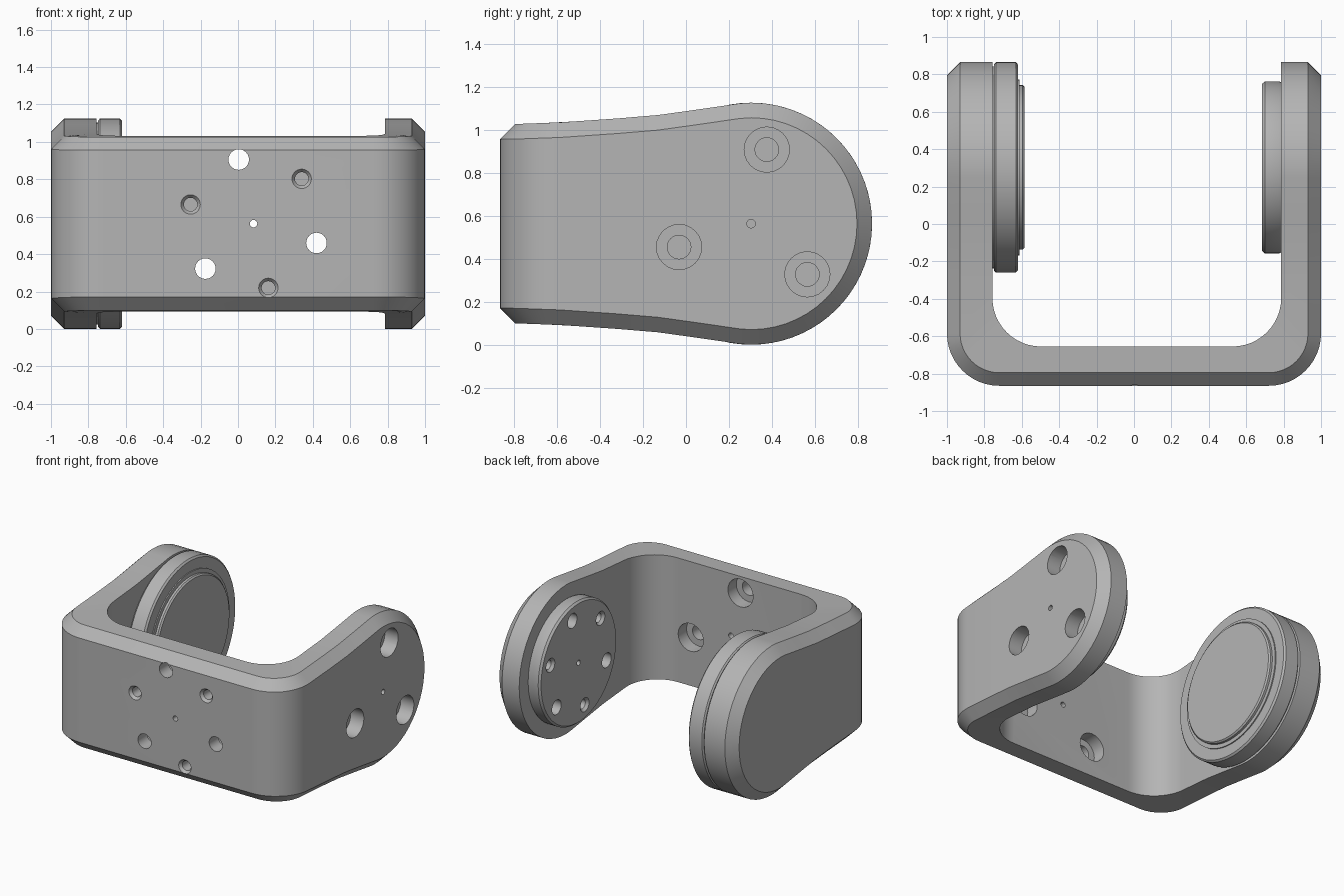
import bpy, bmesh
from math import sin, cos, pi, radians

if "Cube" in bpy.data.objects:
    bpy.data.objects.remove(bpy.data.objects["Cube"])

grey = bpy.data.materials.new("machined_grey")
grey.use_nodes = True
GREY = (0.46, 0.46, 0.46, 1)
grey.diffuse_color = GREY
grey.node_tree.nodes["Principled BSDF"].inputs["Base Color"].default_value = GREY

R = 0.5625            # rounded arm end radius
CY, CZ = 0.3025, R    # pivot axis
C = 0.07              # outer chamfer
FRONT, INNER_FRONT = -0.865, -0.655
OUT_R, IN_R = 0.28, 0.26
BOLT_R = 0.352


def make(name, bm):
    bmesh.ops.remove_doubles(bm, verts=bm.verts, dist=1e-5)
    bmesh.ops.recalc_face_normals(bm, faces=bm.faces)
    mesh = bpy.data.meshes.new(name)
    bm.to_mesh(mesh)
    bm.free()
    mesh.materials.append(grey)
    ob = bpy.data.objects.new(name, mesh)
    bpy.context.collection.objects.link(ob)
    return ob


def activate(ob):
    bpy.ops.object.select_all(action='DESELECT')
    ob.select_set(True)
    bpy.context.view_layer.objects.active = ob


def half_height(y):
    """Half height of the bracket at depth y, flaring towards the pivot."""
    pts = [(-0.8, 0.463), (-0.5, 0.474), (-0.13, 0.505), (0.05, 0.53), (0.25, 0.559), (CY, R)]
    if y <= pts[0][0]:
        return pts[0][1]
    for (a, ha), (b, hb) in zip(pts, pts[1:]):
        if y <= b:
            return ha + (hb - ha) * (y - a) / (b - a)
    return R


def side_stations(inner_x):
    """Outer, chamfer and inner points (x, y, half height), arm tip to front."""
    rows = []
    for i in range(15):                       # rounded tip
        t = pi / 2 * i / 14
        rows.append([(1, CY + (R - C) * cos(t), (R - C) * sin(t)),
                     (1 - C, CY + R * cos(t), R * sin(t)),
                     (inner_x, CY + R * cos(t), R * sin(t))])
    for y in (0.25, 0.05, -0.13, -0.32):      # straight arm
        h = half_height(y)
        rows.append([(1, y, h - C), (1 - C, y, h), (inner_x, y, h)])
    for i in range(13):                       # front corner
        t = pi / 2 * i / 12

        def arc(x_edge, y_edge, r, rad):
            return x_edge - r + rad * cos(t), y_edge + r - rad * sin(t)
        xo, yo = arc(1, FRONT, OUT_R, OUT_R)
        xm, ym = arc(1, FRONT, OUT_R, OUT_R - C)
        xi, yi = arc(inner_x, INNER_FRONT, IN_R, IN_R)
        rows.append([(xo, yo, half_height(yo) - C), (xm, ym, half_height(ym)),
                     (xi, yi, half_height(yi))])
    return rows


def build_bracket():
    left = side_stations(0.787)
    right = [[(-x, y, h) for x, y, h in row] for row in side_stations(0.757)]
    bm = bmesh.new()
    rings = []
    for row in left + right[::-1]:
        ring = [bm.verts.new((x, y, CZ + h)) for x, y, h in row]
        ring += [bm.verts.new((x, y, CZ - h)) for x, y, h in row[::-1]]
        rings.append(ring)
    for a, b in zip(rings, rings[1:]):
        for k in range(6):
            j = (k + 1) % 6
            bm.faces.new((a[k], a[j], b[j], b[k]))
    # the tips close to a line
    bmesh.ops.dissolve_degenerate(bm, dist=1e-5, edges=bm.edges)
    return make("bracket", bm)


def turn(bm, axis, u, v, profile, segs):
    """Add a turned solid along axis X or Y through (u, v)."""
    rings = []
    for a, r in profile:
        ring = []
        for i in range(segs):
            t = 2 * pi * i / segs
            p, q = u + r * cos(t), v + r * sin(t)
            ring.append(bm.verts.new((a, p, q) if axis == 'X' else (p, a, q)))
        rings.append(ring)
    for a, b in zip(rings, rings[1:]):
        for i in range(segs):
            j = (i + 1) % segs
            bm.faces.new((a[i], a[j], b[j], b[i]))
    bm.faces.new(rings[0])
    bm.faces.new(rings[-1])


def disc(name, profile):
    bm = bmesh.new()
    turn(bm, 'X', CY, CZ, profile, 72)
    return make(name, bm)


def hole_cutter(name, axis, u, first, through, blind, pin):
    """Six alternating holes on the bolt circle with a pin hole at its centre."""
    bm = bmesh.new()
    for k in range(6):
        t = radians(first + 60 * k)
        turn(bm, axis, u + BOLT_R * cos(t), CZ + BOLT_R * sin(t),
             blind if k % 2 else through, 24)
    turn(bm, axis, u, CZ, pin, 16)
    cutter = make(name, bm)
    cutter.hide_render = True
    return cutter


def cut(ob, cutter):
    mod = ob.modifiers.new("holes", 'BOOLEAN')
    mod.operation = 'DIFFERENCE'
    mod.solver = 'EXACT'
    mod.object = cutter
    activate(ob)
    bpy.ops.object.modifier_apply(modifier=mod.name)


# Main parts
bracket = build_bracket()
left_disc = disc("left_mount_disc", [(0.80, 0.45), (0.775, 0.46), (0.70, 0.46), (0.685, 0.447)])
right_disc = disc("right_bearing_disc", [
    (-0.775, 0.54), (-0.748, 0.54), (-0.748, 0.552), (-0.738, R), (-0.632, R), (-0.62, 0.55),
    (-0.62, 0.47), (-0.612, 0.47), (-0.612, 0.44), (-0.595, 0.44), (-0.585, 0.43)])

# Left arm holes, counterbored from outside
arm_holes = hole_cutter("arm_hole_cutter", 'X', CY, 78,
                        [(1.1, 0.105), (0.89, 0.105), (0.89, 0.055), (0.6, 0.055)],
                        [(0.675, 0.06), (0.705, 0.036), (0.778, 0.036)],
                        [(1.1, 0.02), (0.6, 0.02)])
# Front wall holes, counterbored from inside
front_holes = hole_cutter("front_hole_cutter", 'Y', 0.083, 103,
                          [(-0.5, 0.105), (-0.755, 0.105), (-0.755, 0.055), (-1, 0.055)],
                          [(-0.875, 0.06), (-0.845, 0.036), (-0.75, 0.036)],
                          [(-0.5, 0.02), (-1, 0.02)])
cut(bracket, arm_holes)
cut(left_disc, arm_holes)
cut(bracket, front_holes)
for helper in (arm_holes, front_holes):
    bpy.data.objects.remove(helper)

for ob in (bracket, left_disc, right_disc):
    activate(ob)
    bpy.ops.object.shade_smooth_by_angle(angle=radians(30))
